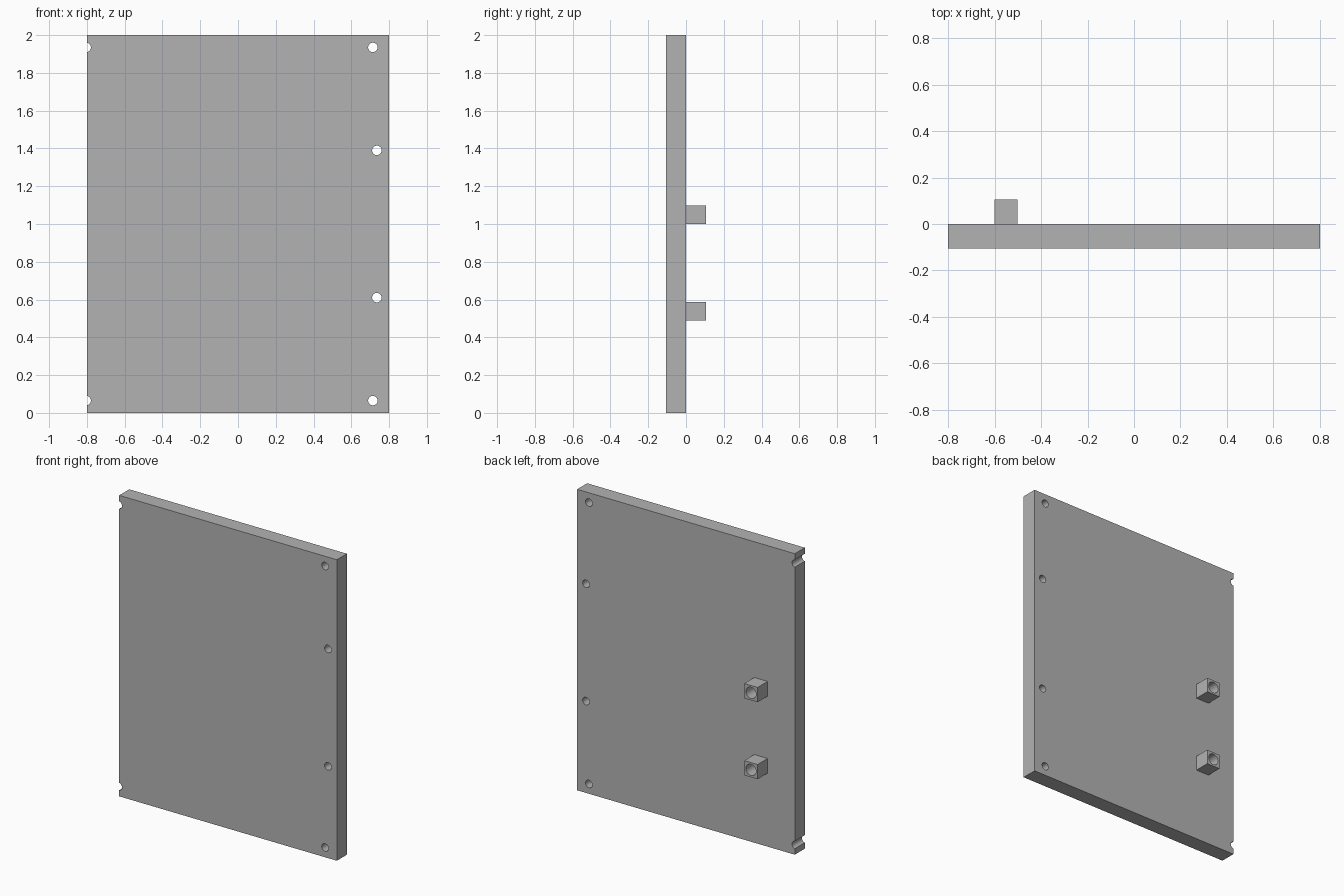
import bpy
import bmesh
from math import radians
from mathutils import Matrix

default = bpy.data.objects.get("Cube")
if default:
    bpy.data.objects.remove(default, do_unlink=True)

grey = bpy.data.materials.new("plain grey")
grey.use_nodes = True
colour = (0.45, 0.45, 0.45, 1)
grey.diffuse_color = colour
grey.node_tree.nodes["Principled BSDF"].inputs["Base Color"].default_value = colour

DEPTH = 0.105      # panel thickness and block depth
HALF_WIDTH = 0.8
HEIGHT = 2.0


def finish(name, bm):
    mesh = bpy.data.meshes.new(name)
    bm.to_mesh(mesh)
    bm.free()
    mesh.materials.append(grey)
    obj = bpy.data.objects.new(name, mesh)
    bpy.context.collection.objects.link(obj)
    return obj


def box(name, x, y, z):
    """Box spanning the given (low, high) ranges."""
    bm = bmesh.new()
    size = [b - a for a, b in (x, y, z)]
    centre = [(a + b) / 2 for a, b in (x, y, z)]
    bmesh.ops.create_cube(
        bm, size=1, matrix=Matrix.Translation(centre) @ Matrix.Diagonal((*size, 1)))
    return finish(name, bm)


def drill(target, points, radius, start, end):
    """Cut round holes along y at each (x, z) point."""
    bm = bmesh.new()
    turn = Matrix.Rotation(radians(90), 4, "X")
    for x, z in points:
        bmesh.ops.create_cone(
            bm, cap_ends=True, segments=32, radius1=radius, radius2=radius,
            depth=end - start,
            matrix=Matrix.Translation((x, (start + end) / 2, z)) @ turn)
    for face in bm.faces:
        face.smooth = len(face.verts) == 4
    cutter = finish(target.name + "_hole_cutter", bm)
    cutter.hide_render = True
    cutter.hide_viewport = True
    cutter.display_type = "WIRE"
    mod = target.modifiers.new("holes", "BOOLEAN")
    mod.operation = "DIFFERENCE"
    mod.solver = "EXACT"
    mod.object = cutter


# Flat door panel with edge notches and fixing holes
panel = box("panel", (-HALF_WIDTH, HALF_WIDTH), (-DEPTH, 0), (0, HEIGHT))
corner_heights = (0.065, HEIGHT - 0.065)
holes = [(x, z) for x in (-0.804, 0.714) for z in corner_heights]
holes += [(0.735, 0.61), (0.735, 1.39)]
drill(panel, holes, 0.025, -0.2, 0.1)

# Two socket blocks on the back
for name, low in (("lower_block", 0.488), ("upper_block", 1.0)):
    block = box(name, (-0.6, -0.502), (0, DEPTH), (low, low + 0.098))
    drill(block, [(-0.551, low + 0.049)], 0.037, 0.005, 0.2)
